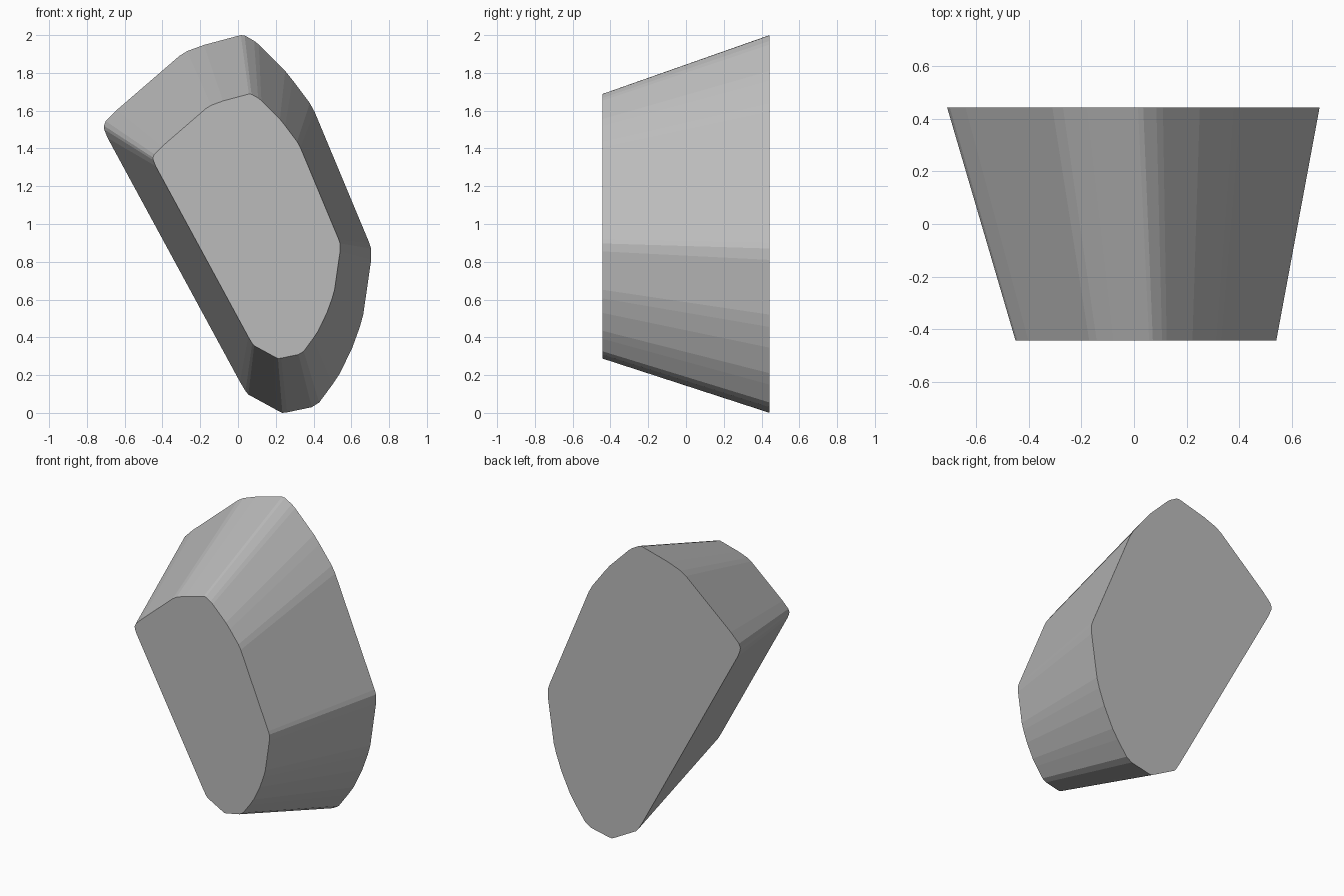
import bpy, bmesh

if "Cube" in bpy.data.objects:
    bpy.data.objects.remove(bpy.data.objects["Cube"])

# Outline of the large back face (x, z), clockwise seen from the front
outline = [(-0.71, 1.52), (-0.70, 1.545), (-0.64, 1.605), (-0.31, 1.89), (-0.27, 1.915),
           (-0.18, 1.948), (0.015, 2.0), (0.035, 1.998), (0.085, 1.97), (0.11, 1.95),
           (0.25, 1.81), (0.29, 1.76), (0.38, 1.64), (0.405, 1.595), (0.695, 0.90),
           (0.705, 0.87), (0.705, 0.81), (0.663, 0.52), (0.645, 0.455), (0.605, 0.345),
           (0.54, 0.21), (0.50, 0.15), (0.43, 0.055), (0.39, 0.03), (0.26, 0.003),
           (0.235, 0.0), (0.205, 0.015), (0.055, 0.097), (0.04, 0.115), (0.01, 0.165),
           (-0.69, 1.455), (-0.708, 1.50)]

DEPTH, TAPER, SHIFT_X, SHIFT_Z = 0.443, 0.70, 0.047, 0.288

mat = bpy.data.materials.new("plain grey")
mat.diffuse_color = (0.5, 0.5, 0.5, 1)
mat.use_nodes = True
mat.node_tree.nodes["Principled BSDF"].inputs["Base Color"].default_value = mat.diffuse_color

# Tapered block: back outline lofted to a smaller copy at the front
bm = bmesh.new()
back = [bm.verts.new((x, DEPTH, z)) for x, z in outline]
front = [bm.verts.new((x * TAPER + SHIFT_X, -DEPTH, z * TAPER + SHIFT_Z)) for x, z in outline]
bm.faces.new(back)
bm.faces.new(front)
n = len(outline)
for i in range(n):
    j = (i + 1) % n
    bm.faces.new((back[i], back[j], front[j], front[i]))
bmesh.ops.recalc_face_normals(bm, faces=bm.faces)

mesh = bpy.data.meshes.new("tapered_block")
bm.to_mesh(mesh)
bm.free()
mesh.materials.append(mat)
block = bpy.data.objects.new("tapered_block", mesh)
bpy.context.collection.objects.link(block)
